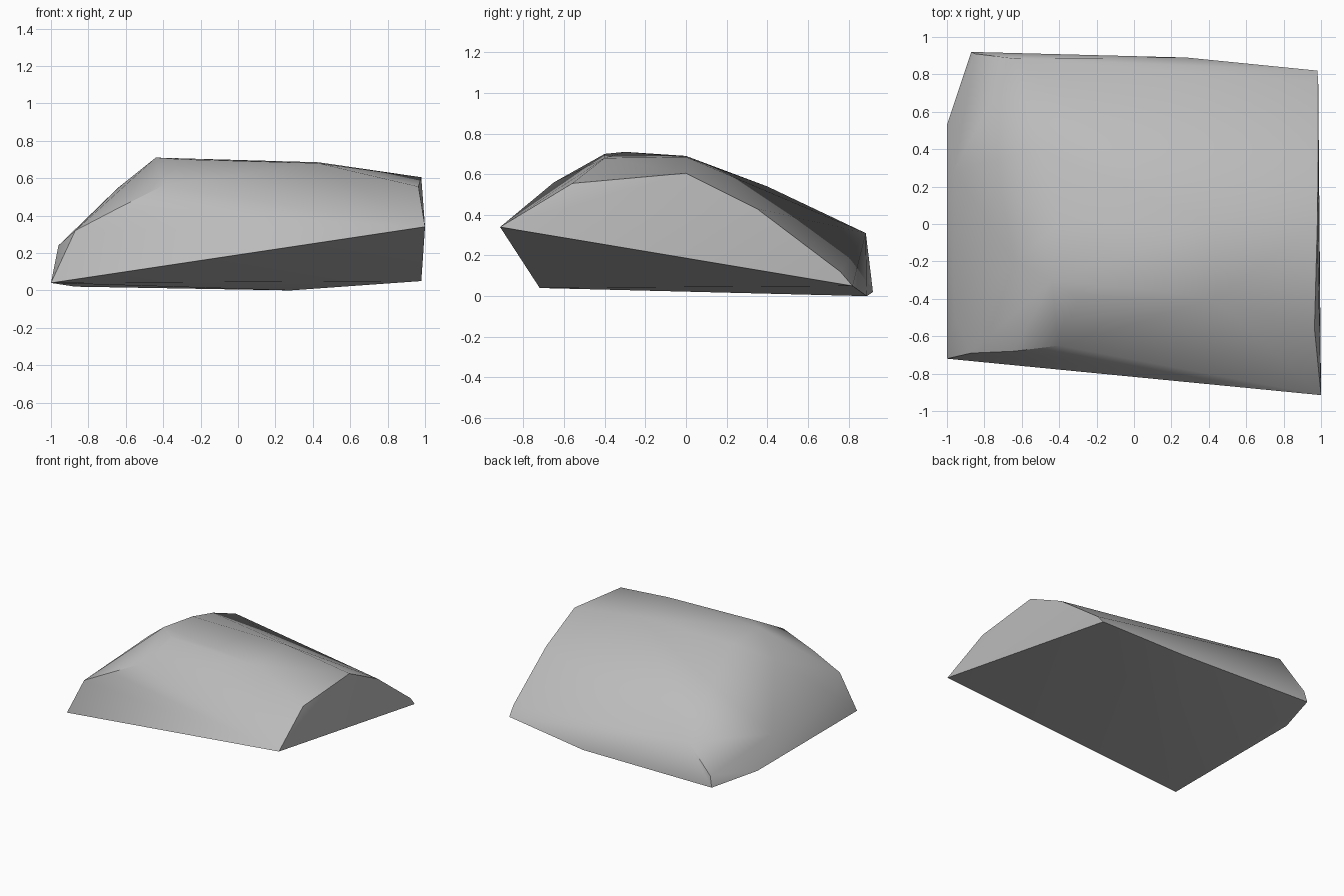
import bpy, bmesh, math

cube = bpy.data.objects.get("Cube")
if cube:
    bpy.data.objects.remove(cube, do_unlink=True)

# One grey stone material
stone = bpy.data.materials.new("stone grey")
stone.use_nodes = True
grey = (0.5, 0.5, 0.5, 1)
stone.diffuse_color = grey
stone.node_tree.nodes["Principled BSDF"].inputs["Base Color"].default_value = grey

# Corners of the boulder, grouped by region
base = [(-1, -.72, .04), (-1, .53, .04), (-.87, .92, .02), (.28, .89, 0), (.98, .82, .05)]
right_end = [(1, -.915, .34), (.965, -.56, .555), (.98, 0, .605), (.985, .35, .43), (.985, .76, .12)]
left_end = [(-.96, .29, .23), (-.96, -.49, .24), (-.87, -.69, .32), (-.64, -.68, .44)]
back_edge = [(-.64, .885, .31), (-.85, .91, .105)]
crown = [(-.4, -.65, .56), (-.44, -.3, .71), (-.3, -.4, .7), (-.4, 0, .69),
         (-.5, .4, .54), (-.64, -.2, .55), (.43, -.4, .68), (.43, 0, .685)]

# The boulder is the convex skin around those corners
bm = bmesh.new()
for point in base + right_end + left_end + back_edge + crown:
    bm.verts.new(point)
hull = bmesh.ops.convex_hull(bm, input=bm.verts[:])
loose = {v for v in hull["geom_interior"] + hull["geom_unused"] if isinstance(v, bmesh.types.BMVert)}
bmesh.ops.delete(bm, geom=list(loose), context='VERTS')
bmesh.ops.recalc_face_normals(bm, faces=bm.faces[:])
mesh = bpy.data.meshes.new("boulder")
bm.to_mesh(mesh)
bm.free()
mesh.materials.append(stone)
boulder = bpy.data.objects.new("boulder", mesh)
bpy.context.collection.objects.link(boulder)

# Soft shading over the top, crisp edges at the cut sides
bpy.context.view_layer.objects.active = boulder
boulder.select_set(True)
bpy.ops.object.shade_smooth_by_angle(angle=math.radians(40))
